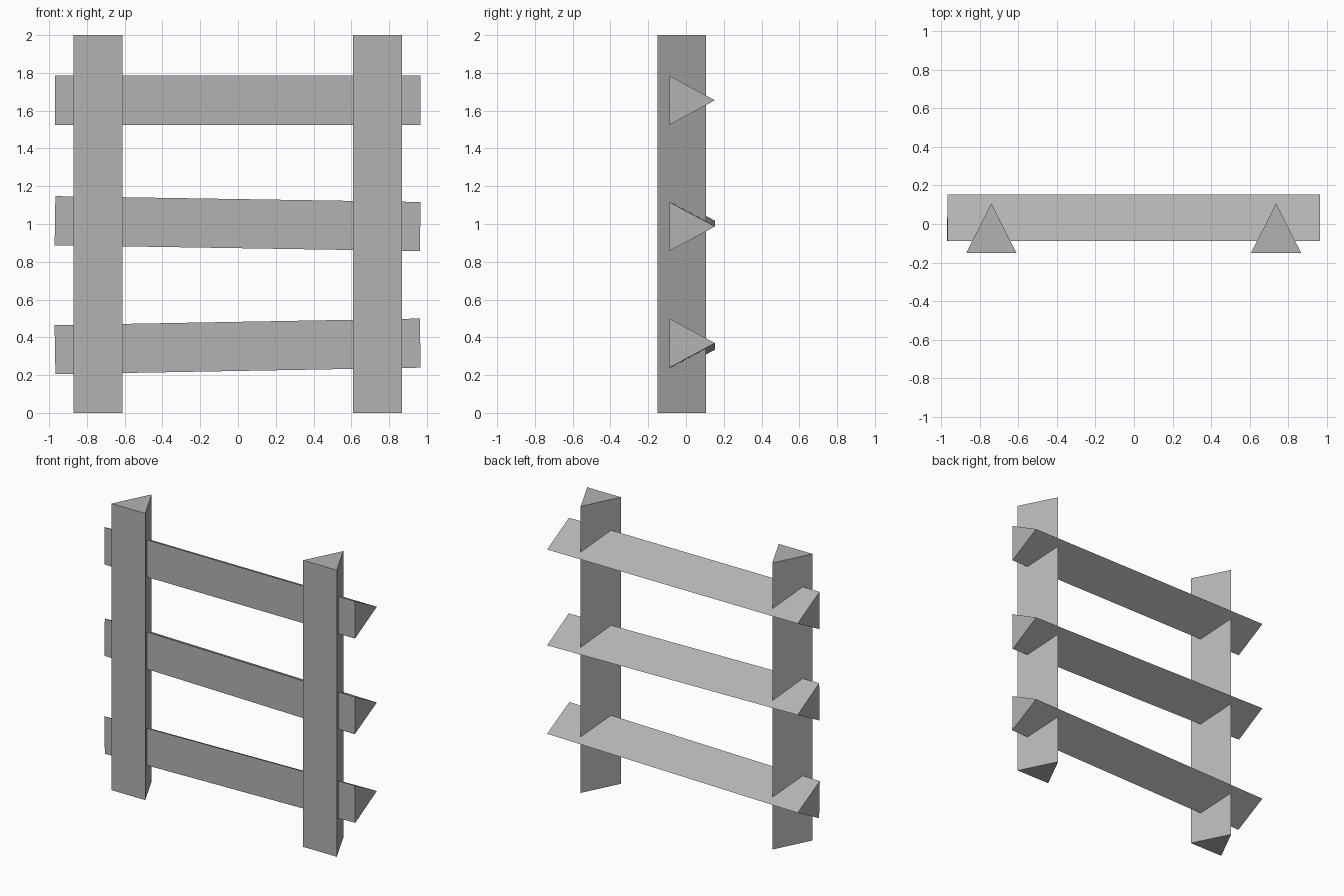
import bpy, bmesh
from mathutils import Vector

cube = bpy.data.objects.get("Cube")
if cube:
    bpy.data.objects.remove(cube, do_unlink=True)

GREY = (0.45, 0.45, 0.45, 1)
mat = bpy.data.materials.new("plain grey")
mat.use_nodes = True
mat.diffuse_color = GREY
mat.node_tree.nodes["Principled BSDF"].inputs["Base Color"].default_value = GREY


def prism(name, profile, length, location, tilt=0.0):
    """Extrude a triangular profile along a vector, centred on the location."""
    bm = bmesh.new()
    length = Vector(length)
    base = bm.faces.new([bm.verts.new(Vector(p) - length / 2) for p in profile])
    ext = bmesh.ops.extrude_face_region(bm, geom=[base], use_keep_orig=True)
    top = [v for v in ext["geom"] if isinstance(v, bmesh.types.BMVert)]
    bmesh.ops.translate(bm, verts=top, vec=length)
    bmesh.ops.recalc_face_normals(bm, faces=bm.faces)
    mesh = bpy.data.meshes.new(name)
    bm.to_mesh(mesh)
    bm.free()
    mesh.materials.append(mat)
    obj = bpy.data.objects.new(name, mesh)
    obj.location = location
    obj.rotation_euler.y = tilt
    bpy.context.collection.objects.link(obj)


HALF = 0.13  # half width of every beam's flat front

# Upright posts: flat face forward, ridge to the back
post = [(-HALF, -0.15, 0), (HALF, -0.15, 0), (0, 0.107, 0)]
for side, x in (("right", -0.741), ("left", 0.738)):
    prism(side + "_post", post, (0, 0, 2), (x, 0, 1))

# Cross rails: flat face forward, ridge to the back, lower two slightly crooked
rail = [(0, -0.088, -HALF), (0, -0.088, HALF), (0, 0.153, 0)]
for name, z, tilt in (("top", 1.655, 0), ("middle", 1.002, 0.016), ("bottom", 0.352, -0.018)):
    prism(name + "_rail", rail, (1.934, 0, 0), (-0.002, 0, z), tilt)
